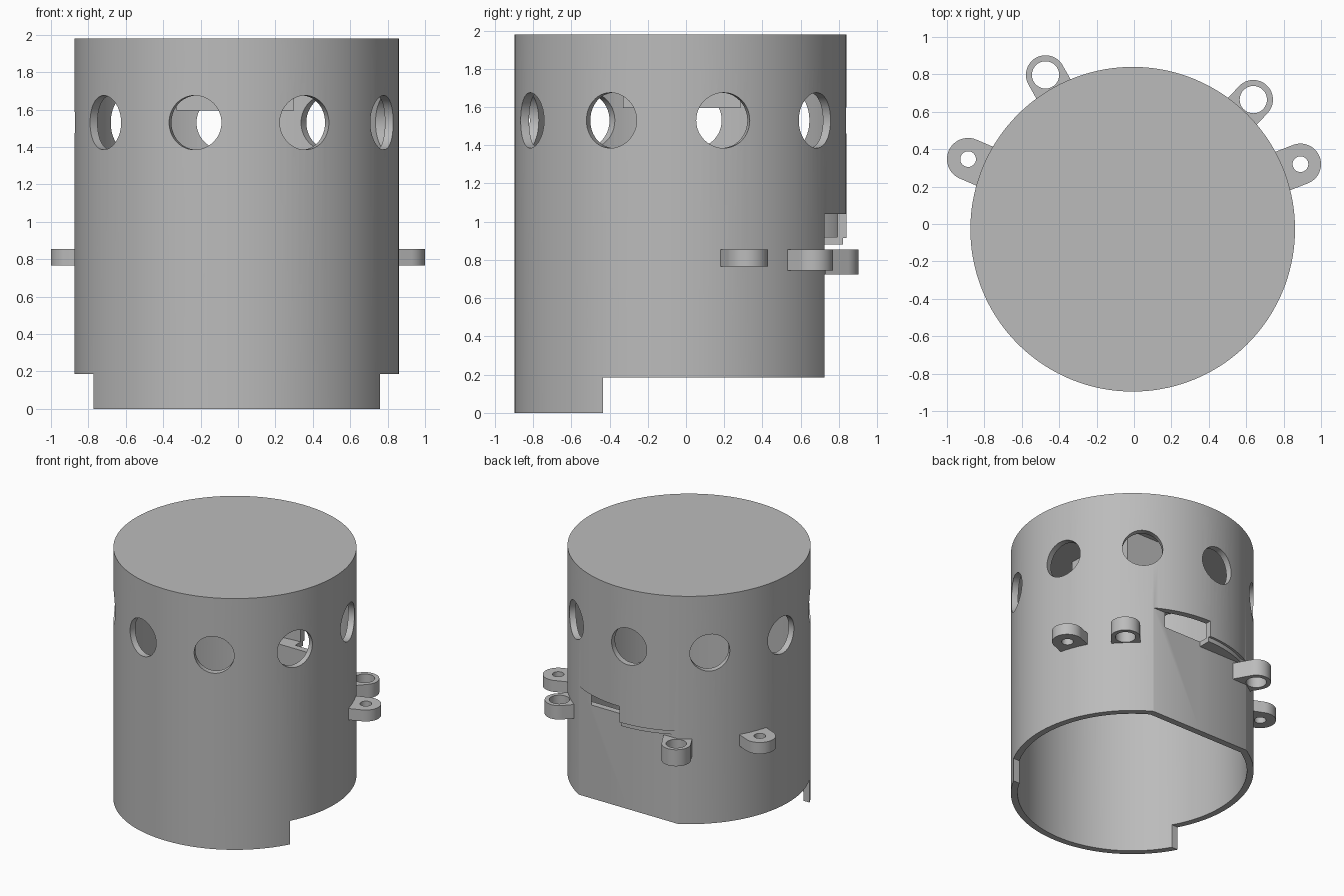
import bpy, bmesh, math
from mathutils import Matrix, Vector

cube = bpy.data.objects.get("Cube")
if cube:
    bpy.data.objects.remove(cube, do_unlink=True)

CX, CY = -0.007, -0.028      # axis of the housing
R, R_IN = 0.868, 0.82        # outer and inner radius
TOP, CEILING = 1.98, 1.93
FLAT, WALL = 0.725, 0.05     # flat back panel and its thickness
SEGS = 144

grey = bpy.data.materials.new("light_grey")
grey.use_nodes = True
tone = (0.5, 0.5, 0.5, 1)
grey.diffuse_color = tone
grey.node_tree.nodes["Principled BSDF"].inputs["Base Color"].default_value = tone


def make(name, bm):
    bmesh.ops.recalc_face_normals(bm, faces=bm.faces)
    mesh = bpy.data.meshes.new(name)
    bm.to_mesh(mesh)
    bm.free()
    mesh.materials.append(grey)
    obj = bpy.data.objects.new(name, mesh)
    bpy.context.collection.objects.link(obj)
    return obj


def box(name, x0, x1, y0, y1, z0, z1):
    bm = bmesh.new()
    size = Matrix.Diagonal((x1 - x0, y1 - y0, z1 - z0, 1))
    place = Matrix.Translation(((x0 + x1) / 2, (y0 + y1) / 2, (z0 + z1) / 2))
    bmesh.ops.create_cube(bm, size=1, matrix=place @ size)
    return make(name, bm)


def cylinder(name, radius, z0, z1, x=CX, y=CY, segs=SEGS):
    bm = bmesh.new()
    bmesh.ops.create_cone(bm, cap_ends=True, segments=segs, radius1=radius,
                          radius2=radius, depth=z1 - z0,
                          matrix=Matrix.Translation((x, y, (z0 + z1) / 2)))
    return make(name, bm)


def select(obj):
    bpy.ops.object.select_all(action='DESELECT')
    obj.select_set(True)
    bpy.context.view_layer.objects.active = obj


def cut(obj, *cutters):
    for cutter in cutters:
        mod = obj.modifiers.new("cut", 'BOOLEAN')
        mod.operation = 'DIFFERENCE'
        mod.solver = 'EXACT'
        mod.object = cutter
        select(obj)
        bpy.ops.object.modifier_apply(modifier=mod.name)
        bpy.data.objects.remove(cutter, do_unlink=True)


def smooth(obj):
    select(obj)
    bpy.ops.object.shade_smooth_by_angle(angle=math.radians(30))


# Housing: cavity with a flat back below the slot
cavity = cylinder("cavity", R_IN, -0.2, CEILING)
cut(cavity, box("back_clip", -1, 1, FLAT - WALL, 1, -0.4, 0.92))
housing = cylinder("housing", R, 0, TOP)
cut(housing, cavity)

# Low front skirt, flat back and stepped slot above it
cut(housing,
    box("skirt_cut", -1.2, 1.2, -0.435, 1.2, -0.2, 0.185),
    box("flat_cut_left", CX - 0.001, 1, FLAT, 1.2, -0.3, 1.04),
    box("flat_cut_right", -1, CX, FLAT, 1.2, -0.35, 0.88))
lip_cut = box("lip_cut", -0.44, CX + 0.01, FLAT + 0.005, 1.2, 0.85, 0.915)
cut(lip_cut, cylinder("lip_core", 0.85, 0.5, 1.3))
cut(housing, lip_cut)

# Ring of nine round windows
for k in range(9):
    angle = math.radians(-15 + 40 * k)
    out = Vector((math.sin(angle), -math.cos(angle), 0))
    bm = bmesh.new()
    spin = out.to_track_quat('Z', 'Y').to_matrix().to_4x4()
    place = Matrix.Translation(Vector((CX, CY, 1.53)) + out * 0.85)
    bmesh.ops.create_cone(bm, cap_ends=True, segments=48, radius1=0.145,
                          radius2=0.145, depth=0.4, matrix=place @ spin)
    cut(housing, make("window_cut", bm))
smooth(housing)

# Square block hanging under the ceiling
box("inner_block", -0.33, 0.30, -0.33, 0.285, 1.595, CEILING + 0.02)


def lug(name, x, y, radius, hole, z0, z1, root):
    """Rounded tab reaching inward to the housing wall, with a hole."""
    out = Vector((x - CX, y - CY, 0)).normalized()
    side = Vector((-out.y, out.x, 0))
    centre = Vector((x, y, z0))
    inner = Vector((CX, CY, z0)) + out * root
    points = [inner - side * radius]
    for i in range(25):
        t = math.pi * (i / 24 - 0.5)
        points.append(centre + (out * math.cos(t) + side * math.sin(t)) * radius)
    points.append(inner + side * radius)
    bm = bmesh.new()
    face = bm.faces.new([bm.verts.new(p) for p in points])
    new = bmesh.ops.extrude_face_region(bm, geom=[face])["geom"]
    bmesh.ops.translate(bm, vec=(0, 0, z1 - z0),
                        verts=[v for v in new if isinstance(v, bmesh.types.BMVert)])
    obj = make(name, bm)
    cut(obj, cylinder("hole", hole, z0 - 0.1, z1 + 0.1, x, y, 32))
    smooth(obj)


# Side lugs with small holes, back lugs with large holes
lug("side_lug_right", -0.887, 0.347, 0.113, 0.042, 0.765, 0.855, 0.83)
lug("side_lug_left", 0.89, 0.32, 0.11, 0.042, 0.765, 0.855, 0.83)
lug("back_lug_right", -0.473, 0.797, 0.105, 0.073, 0.725, 0.855, 0.81)
lug("back_lug_left", 0.638, 0.665, 0.105, 0.073, 0.745, 0.855, 0.83)
